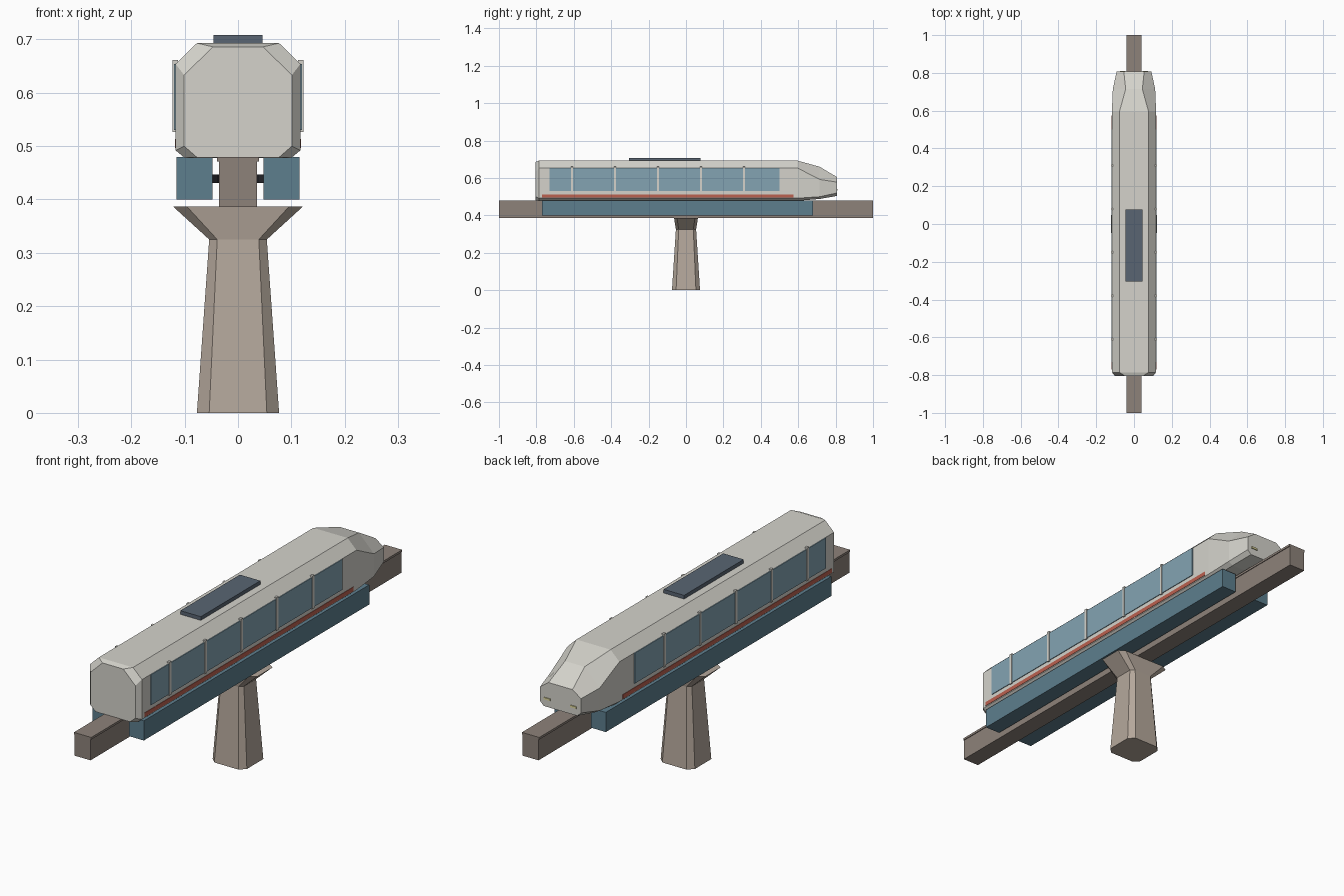
import bpy, bmesh

if "Cube" in bpy.data.objects:
    bpy.data.objects.remove(bpy.data.objects["Cube"])


def material(name, rgb):
    m = bpy.data.materials.new(name)
    m.diffuse_color = (*rgb, 1)
    m.use_nodes = True
    m.node_tree.nodes["Principled BSDF"].inputs["Base Color"].default_value = m.diffuse_color
    return m


SHELL = material("shell_white", (0.66, 0.65, 0.60))
BLUE = material("skirt_blue", (0.11, 0.21, 0.27))
GLASS = material("glass", (0.23, 0.37, 0.45))
BEAM = material("beam_concrete", (0.27, 0.225, 0.195))
STONE = material("pillar_concrete", (0.46, 0.39, 0.33))
RED = material("stripe_red", (0.50, 0.12, 0.08))
DARK = material("roof_grey", (0.10, 0.13, 0.17))
RUBBER = material("rubber", (0.02, 0.02, 0.025))
LAMP = material("lamp_yellow", (0.75, 0.70, 0.35))


def finish(bm, name, mat):
    bmesh.ops.recalc_face_normals(bm, faces=bm.faces)
    me = bpy.data.meshes.new(name)
    bm.to_mesh(me)
    bm.free()
    ob = bpy.data.objects.new(name, me)
    bpy.context.collection.objects.link(ob)
    me.materials.append(mat)
    return ob


def box(name, x, y, z, mat):
    """Box from (min, max) ranges."""
    bm = bmesh.new()
    bmesh.ops.create_cube(bm, size=1)
    for v in bm.verts:
        v.co = [r[0] + (c + 0.5) * (r[1] - r[0]) for c, r in zip(v.co, (x, y, z))]
    return finish(bm, name, mat)


def loft(name, rings, mat):
    """Skin a list of equal-length closed rings and cap both ends."""
    bm = bmesh.new()
    loops = [[bm.verts.new(p) for p in r] for r in rings]
    n = len(rings[0])
    for a, b in zip(loops, loops[1:]):
        for i in range(n):
            j = (i + 1) % n
            bm.faces.new((a[i], a[j], b[j], b[i]))
    bm.faces.new(loops[0])
    bm.faces.new(loops[-1])
    return finish(bm, name, mat)


def chamfer_rect(hx, hy, cx, cy, z):
    return [(hx, cy, z), (cx, hy, z), (-cx, hy, z), (-hx, cy, z),
            (-hx, -cy, z), (-cx, -hy, z), (cx, -hy, z), (hx, -cy, z)]


# Pillar with flared head
loft("pillar", [chamfer_rect(0.077, 0.075, 0.054, 0.053, 0),
                chamfer_rect(0.054, 0.054, 0.039, 0.039, 0.325),
                chamfer_rect(0.122, 0.064, 0.096, 0.048, 0.387)], STONE)

# Guideway beam with running surface
box("guide_beam", (-0.036, 0.036), (-1, 1), (0.386, 0.474), BEAM)
box("beam_running_surface", (-0.039, 0.039), (-1, 1), (0.471, 0.48), BEAM)


# Car body: octagonal sections from the flat tail to the sloped nose
def section(y, *half):
    right = [(x, y, z) for x, z in half]
    return right + [(-x, y, z) for x, z in reversed(half)]


loft("car_body", [
    section(-0.805, (0.047, 0.686), (0.101, 0.633), (0.101, 0.500), (0.077, 0.479)),
    section(-0.785, (0.077, 0.693), (0.117, 0.654), (0.117, 0.492), (0.100, 0.478)),
    section(0.595, (0.077, 0.693), (0.117, 0.654), (0.117, 0.492), (0.100, 0.478)),
    section(0.715, (0.044, 0.660), (0.112, 0.592), (0.112, 0.500), (0.092, 0.488)),
    section(0.807, (0.054, 0.605), (0.092, 0.578), (0.092, 0.520), (0.075, 0.504)),
], SHELL)

# Roof equipment
box("roof_unit", (-0.046, 0.046), (-0.305, 0.078), (0.69, 0.708), DARK)

# Parts repeated on both sides
for s, side in ((1, "right"), (-1, "left")):
    def sided(name, x0, x1, y, z, mat):
        return box(f"{side}_{name}", sorted((s * x0, s * x1)), y, z, mat)

    sided("skirt", 0.048, 0.115, (-0.77, 0.68), (0.40, 0.48), BLUE)
    sided("window_band", 0.112, 0.120, (-0.73, 0.50), (0.53, 0.654), GLASS)
    sided("stripe", 0.112, 0.1185, (-0.77, 0.575), (0.496, 0.513), RED)
    for i in range(5):
        y = -0.61 + 0.23 * i
        sided(f"window_post_{i}", 0.112, 0.1225, (y - 0.006, y + 0.006),
              (0.526, 0.661), SHELL)
    sided("headlight", 0.045, 0.073, (0.80, 0.811), (0.533, 0.541), LAMP)

    # Guide wheels pressing on the beam sides
    for i, y in enumerate((-0.6, -0.2, 0.2, 0.6)):
        bm = bmesh.new()
        bmesh.ops.create_cone(bm, cap_ends=True, segments=12, radius1=0.022,
                              radius2=0.022, depth=0.016)
        bmesh.ops.translate(bm, verts=bm.verts, vec=(s * 0.058, y, 0.439))
        finish(bm, f"{side}_guide_wheel_{i}", RUBBER)
